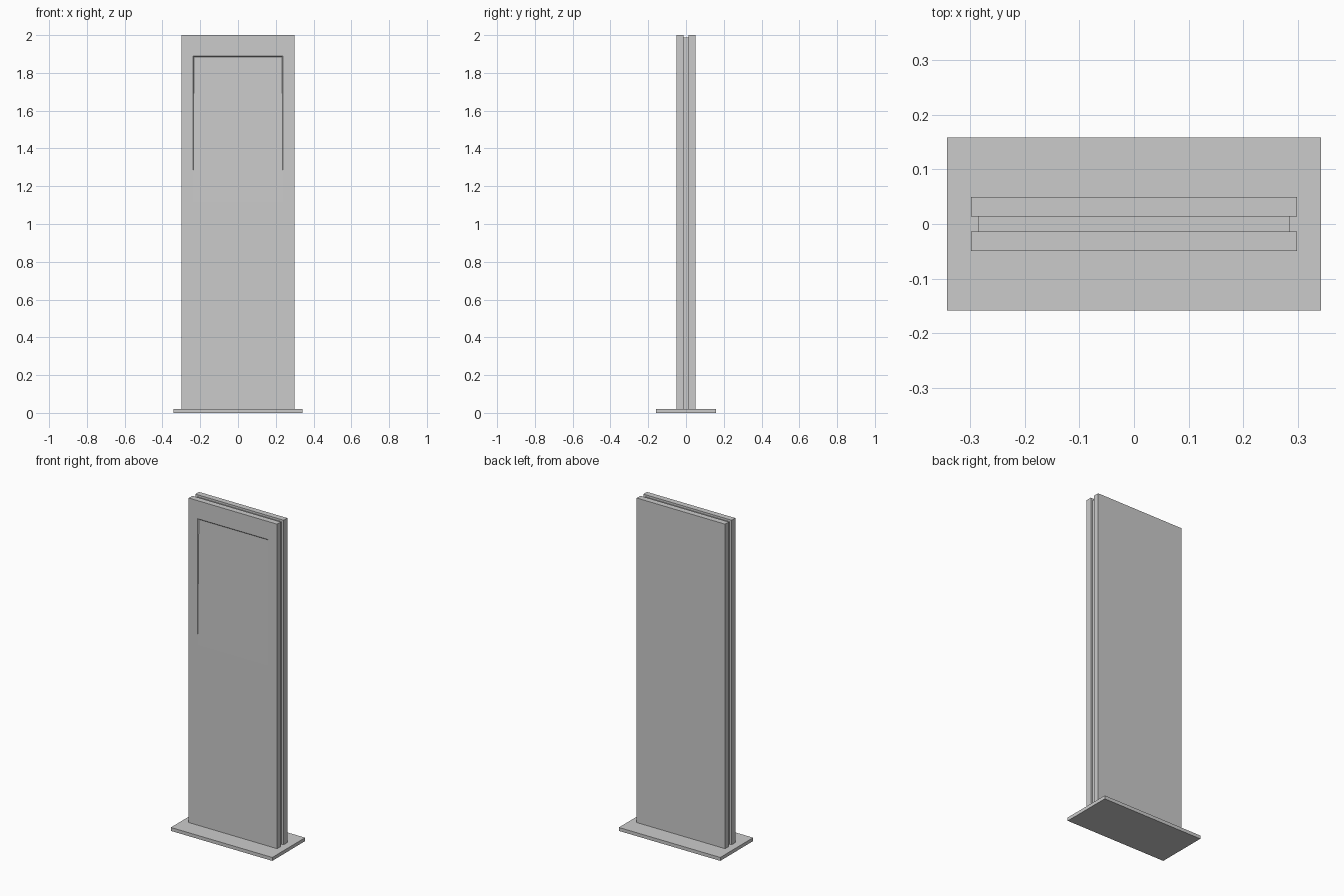
import bpy
import bmesh
from mathutils import Vector

cube = bpy.data.objects.get("Cube")
if cube:
    bpy.data.objects.remove(cube, do_unlink=True)

# Single matte grey
grey = bpy.data.materials.new("light grey")
grey.use_nodes = True
grey.diffuse_color = (0.6, 0.6, 0.6, 1)
grey.node_tree.nodes["Principled BSDF"].inputs["Base Color"].default_value = (0.6, 0.6, 0.6, 1)


def make_box(name, low, high):
    """Add a flat-shaded box between two corners."""
    low, high = Vector(low), Vector(high)
    bm = bmesh.new()
    bmesh.ops.create_cube(bm, size=1)
    bmesh.ops.scale(bm, vec=high - low, verts=bm.verts)
    bmesh.ops.translate(bm, vec=(low + high) / 2, verts=bm.verts)
    mesh = bpy.data.meshes.new(name)
    bm.to_mesh(mesh)
    bm.free()
    mesh.materials.append(grey)
    obj = bpy.data.objects.new(name, mesh)
    bpy.context.collection.objects.link(obj)
    return obj


BASE_TOP = 0.021
HALF_WIDTH = 0.298
INNER, OUTER = 0.014, 0.049

# Floor plate
make_box("base_plate", (-0.342, -0.158, 0), (0.342, 0.158, BASE_TOP))

# Recessed core between the two panels
make_box("core", (-0.285, -INNER, BASE_TOP), (0.285, INNER, 1.987))

# Outer panels
make_box("back_panel", (-HALF_WIDTH, INNER, BASE_TOP), (HALF_WIDTH, OUTER, 2))
front = make_box("front_panel", (-HALF_WIDTH, -OUTER, BASE_TOP), (HALF_WIDTH, -INNER, 2))

# Screen: inset the front face, then sink it with a chamfered rim
SCREEN_X, SCREEN_LOW, SCREEN_HIGH = 0.238, 1.12, 1.89
RIM, DEPTH = 0.005, 0.005
bm = bmesh.new()
bm.from_mesh(front.data)
screen = min(bm.faces, key=lambda f: f.calc_center_median().y)


def place_screen(inset, y):
    bmesh.ops.inset_region(bm, faces=[screen], thickness=0.01)
    for v in screen.verts:
        v.co.x = (SCREEN_X - inset) * (1 if v.co.x > 0 else -1)
        v.co.z = SCREEN_HIGH - inset if v.co.z > 1 else SCREEN_LOW + inset
        v.co.y = y


place_screen(0, -OUTER)
place_screen(RIM, -OUTER + DEPTH)
bm.to_mesh(front.data)
bm.free()
